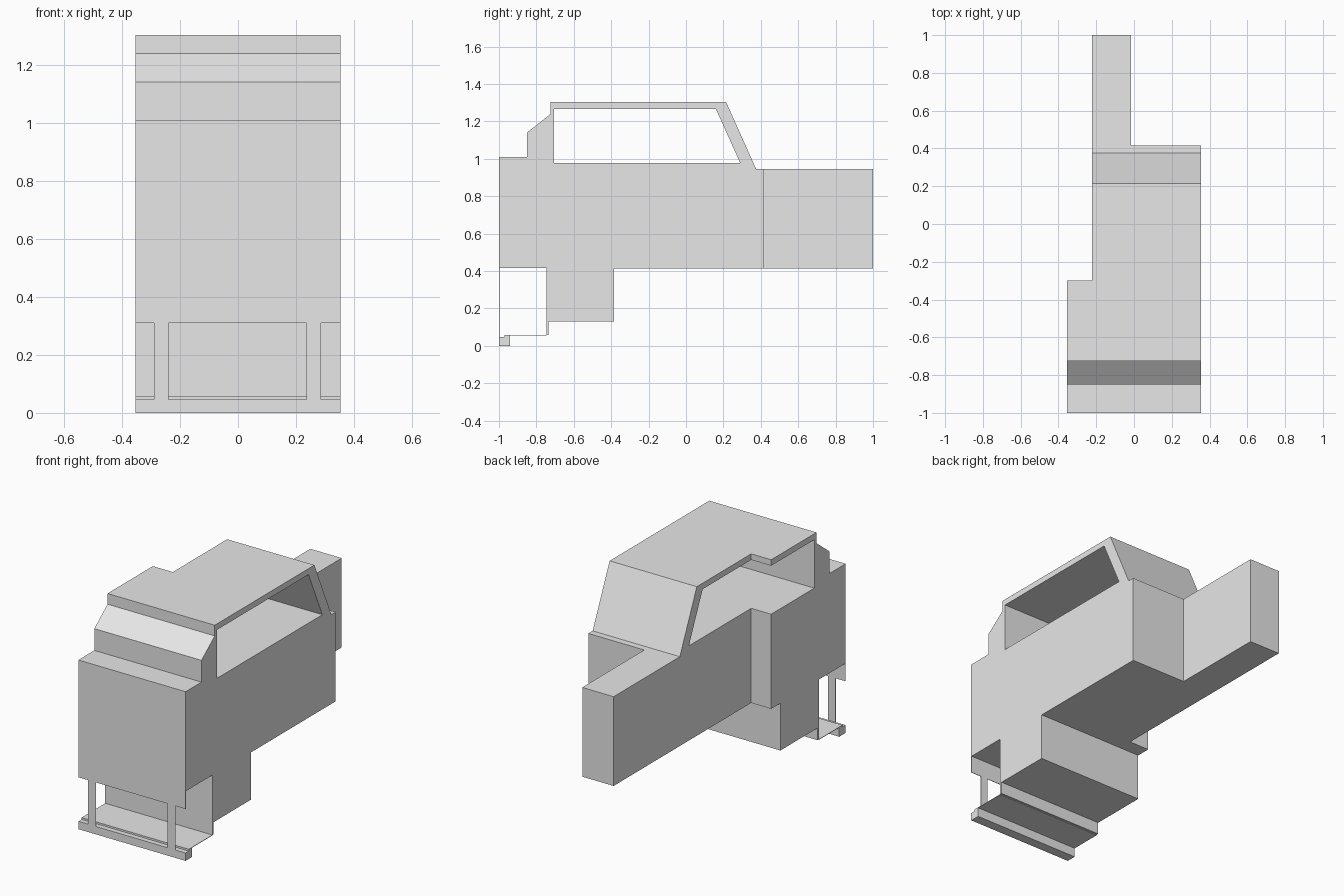
import bpy
import bmesh

default = bpy.data.objects.get("Cube")
if default:
    bpy.data.objects.remove(default, do_unlink=True)

grey = bpy.data.materials.new("plain grey")
grey.use_nodes = True
grey.diffuse_color = (0.8, 0.8, 0.8, 1)
for node in grey.node_tree.nodes:
    if node.type == 'BSDF_PRINCIPLED':
        node.inputs["Base Color"].default_value = (0.8, 0.8, 0.8, 1)

HALF = 0.354  # half width of the cab


def prism(name, outline, x0=-HALF, x1=HALF):
    """Extrude a (y, z) outline across x."""
    bm = bmesh.new()
    face = bm.faces.new([bm.verts.new((x0, y, z)) for y, z in outline])
    moved = bmesh.ops.extrude_face_region(bm, geom=[face])["geom"]
    bmesh.ops.translate(bm, vec=(x1 - x0, 0, 0),
                        verts=[v for v in moved if isinstance(v, bmesh.types.BMVert)])
    bmesh.ops.recalc_face_normals(bm, faces=bm.faces)
    mesh = bpy.data.meshes.new(name)
    bm.to_mesh(mesh)
    bm.free()
    mesh.materials.append(grey)
    obj = bpy.data.objects.new(name, mesh)
    bpy.context.collection.objects.link(obj)
    return obj


def box(name, x0, x1, y0, y1, z0, z1):
    return prism(name, [(y0, z0), (y1, z0), (y1, z1), (y0, z1)], x0, x1)


def cut(target, cutter):
    cutter.hide_render = True
    mod = target.modifiers.new("cut", 'BOOLEAN')
    mod.operation = 'DIFFERENCE'
    mod.solver = 'EXACT'
    mod.object = cutter
    bpy.context.view_layer.objects.active = target
    bpy.ops.object.modifier_apply(modifier=mod.name)
    bpy.data.objects.remove(cutter, do_unlink=True)


# Cab, chassis and tail share one side outline
body = prism("cab_body", [
    (-1, 0.415), (-1, 1.01), (-0.85, 1.01), (-0.85, 1.14), (-0.725, 1.238),
    (-0.725, 1.302), (0.215, 1.302), (0.375, 0.945), (1, 0.945), (1, 0.412),
    (-0.385, 0.412), (-0.385, 0.13), (-0.735, 0.13), (-0.735, 0.058),
    (-0.747, 0.058), (-0.747, 0.415)])

# Open side windows running through the cab
cut(body, prism("window_cutter", [(-0.705, 0.977), (-0.705, 1.266),
                                  (0.16, 1.266), (0.29, 0.977)], -1, 1))
# Narrower right side behind the front section
cut(body, box("right_side_cutter", -1, -0.222, -0.298, 2, -1, 2))
# Space beside the narrow tail
cut(body, box("tail_side_cutter", -0.015, 1, 0.415, 2, -1, 2))

# Thin front apron, posts and step floor
THIN = 0.003
box("front_apron", -HALF, HALF, -1, -1 + THIN, 0.31, 0.415)
for side, x in (("right", -0.264), ("left", 0.261)):
    box(side + "_front_post", x - 0.025, x + 0.025, -1, -1 + THIN, 0.045, 0.31)
box("step_floor", -HALF, HALF, -0.97, -0.747, 0.058 - THIN, 0.058)

# Stepped bumper bar at the bottom
prism("bumper_bar", [(-1, 0), (-1, 0.047), (-0.97, 0.047), (-0.97, 0.058),
                     (-0.94, 0.058), (-0.94, 0)])
